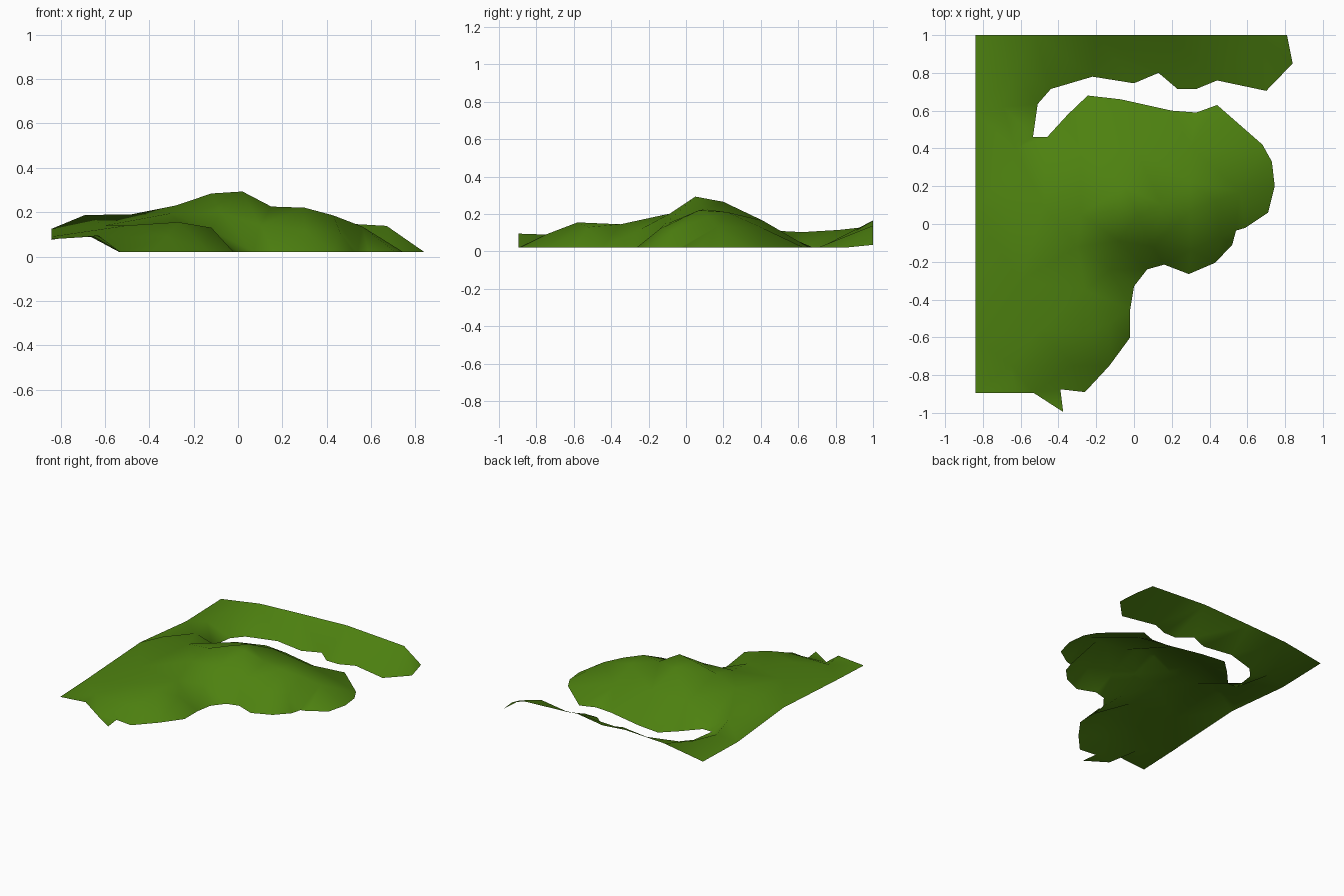
import bpy
from mathutils import Vector
from mathutils.geometry import delaunay_2d_cdt

SHORE = 0.02

# Straight cut edges of the terrain tile (x, y, z)
cut_edge = [(-.53, -.895, .02), (-.63, -.895, .095), (-.84, -.895, .078),
            (-.84, -.6, .09), (-.84, .05, .125), (-.84, .59, .075), (-.84, 1, .085),
            (-.52, 1, .135), (-.2, 1, .15), (.2, 1, .165), (.67, 1, .138), (.81, 1, .035)]

# Shoreline, clockwise from the back right corner (x, y)
shore = [(.84, .85), (.70, .705), (.44, .76), (.33, .715), (.23, .715), (.13, .80),
         (0, .745), (-.22, .78), (-.44, .715), (-.51, .635), (-.535, .46), (-.46, .46),
         (-.35, .58), (-.245, .68), (-.07, .66), (.2, .60), (.33, .59), (.44, .63),
         (.68, .42), (.73, .33), (.745, .2), (.71, .06), (.59, -.02), (.54, -.035),
         (.52, -.11), (.43, -.205), (.29, -.265), (.16, -.215), (.07, -.24), (0, -.33),
         (-.02, -.45), (-.02, -.6), (-.13, -.75), (-.26, -.89), (-.39, -.875), (-.375, -.995)]

# Spot heights on the hills (x, y, z)
hills = [(-.65, -.75, .09), (-.32, -.75, .09), (-.5, -.56, .14), (-.27, -.58, .155),
         (-.12, -.52, .13), (-.26, -.35, .145), (-.6, -.3, .14), (-.3, -.12, .195),
         (-.12, -.24, .12), (-.08, -.09, .2), (.02, .05, .293), (-.12, .07, .284),
         (-.28, .05, .23), (-.05, .2, .265), (.15, .1, .225), (.3, .07, .22),
         (.3, .22, .21), (.43, .12, .185), (.56, .17, .135), (.3, -.14, .12),
         (.1, -.12, .14), (.46, -.07, .11), (-.48, .1, .19), (-.69, .1, .187),
         (0, .41, .165), (.3, .41, .125), (-.28, .38, .15), (-.63, .4, .115),
         (-.69, .62, .103), (-.63, .82, .115)]

# Triangulate the outline with the spot heights inside it
outline = cut_edge + [(x, y, SHORE) for x, y in shore]
points = outline + hills
n = len(outline)
xy, _, faces, source, _, _ = delaunay_2d_cdt(
    [Vector(p[:2]) for p in points], [(i, (i + 1) % n) for i in range(n)],
    [list(range(n))[::-1]], 1, 1e-5)
verts = [(v.x, v.y, points[s[0]][2] if s else SHORE) for v, s in zip(xy, source)]

mesh = bpy.data.meshes.new("grassy_land")
mesh.from_pydata(verts, [], faces)
# Face all triangles upward
for p in mesh.polygons:
    if p.normal.z < 0:
        p.flip()
    p.use_smooth = True
mesh.update()

grass = bpy.data.materials.new("grass_green")
grass.diffuse_color = (.075, .22, .005, 1)
mesh.materials.append(grass)
land = bpy.data.objects.new("grassy_land", mesh)
bpy.context.collection.objects.link(land)
